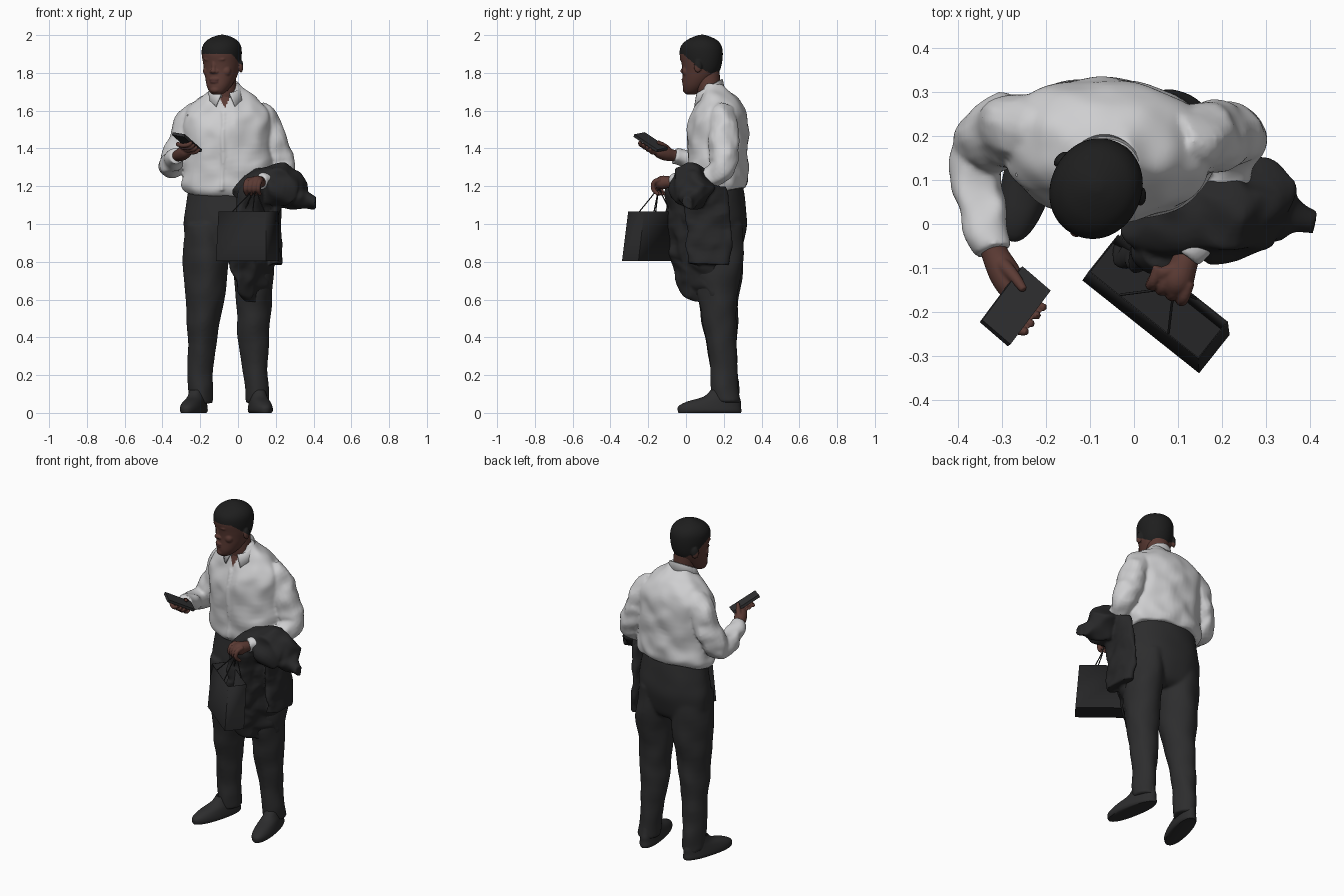
import bpy, bmesh, math
from mathutils import Vector, Matrix, noise
from mathutils.bvhtree import BVHTree

if "Cube" in bpy.data.objects:
    bpy.data.objects.remove(bpy.data.objects["Cube"])

def material(name, *rgb):
    m = bpy.data.materials.new(name)
    m.diffuse_color = (*rgb, 1)
    m.use_nodes = True
    m.node_tree.nodes["Principled BSDF"].inputs["Base Color"].default_value = m.diffuse_color
    return m
SHIRT, TROUSER = material("shirt_white", 0.62, 0.62, 0.63), material("trouser_black", 0.026, 0.026, 0.027)
JACKET, BAG = material("jacket_black", 0.021, 0.021, 0.022), material("bag_black", 0.019, 0.019, 0.02)
SKIN, LIP = material("skin_brown", 0.105, 0.043, 0.034), material("lip_brown", 0.085, 0.033, 0.029)
HAIR, PHONE = material("hair_black", 0.013, 0.013, 0.013), material("phone_grey", 0.03, 0.03, 0.032)

def finish(name, bm, *mats):
    bmesh.ops.recalc_face_normals(bm, faces=bm.faces)
    me = bpy.data.meshes.new(name)
    bm.to_mesh(me)
    for m in mats:
        me.materials.append(m)
    ob = bpy.data.objects.new(name, me)
    bpy.context.collection.objects.link(ob)
    return ob

def fuse(name, parts, voxel, rounds, *mats, rule=None):
    """Melts overlapping parts into one smooth skin, coloured by a rule."""
    bm = bmesh.new()
    for ob in parts:
        bm.from_mesh(ob.data)
        bpy.data.objects.remove(ob)
    ob = finish(name, bm)
    mod = ob.modifiers.new("melt", 'REMESH')
    mod.mode, mod.voxel_size = 'VOXEL', voxel
    ob.modifiers.new("soften", 'SMOOTH').iterations = rounds
    me = bpy.data.meshes.new_from_object(ob.evaluated_get(bpy.context.evaluated_depsgraph_get()))
    ob.modifiers.clear()
    ob.data = me
    me.materials.clear()
    for m in mats:
        me.materials.append(m)
    for p in me.polygons:
        p.material_index = rule(p.center) if rule else 0

def smooth_rows(rows, sub):
    """Catmull-Rom interpolation through rows of numbers."""
    out, n = [], len(rows)
    for i in range(n - 1):
        p = [rows[max(0, min(n - 1, i + k))] for k in (-1, 0, 1, 2)]
        for t in (s / sub for s in range(sub)):
            out.append([0.5 * (2 * b + (c - a) * t + (2 * a - 5 * b + 4 * c - d) * t * t
                        + (3 * b - a - 3 * c + d) * t ** 3) for a, b, c, d in zip(*p)])
    return out + [list(rows[-1])]

def skin_rings(name, rings, mat, folds=0, shape=None, freq=9):
    """Joins rings of points into a closed skin; folds adds cloth unevenness."""
    bm = bmesh.new()
    vs = []
    for ring in rings:
        ring = [shape(co) if shape else co for co in ring]
        vs.append([bm.verts.new(co + noise.noise_vector(co * freq) * folds) for co in ring])
    for a, b in zip(vs, vs[1:]):
        for j in range(len(a)):
            bm.faces.new((a[j - 1], a[j], b[j], b[j - 1]))
    bm.faces.new(vs[0])
    bm.faces.new(vs[-1])
    return finish(name, bm, mat)

def loft(name, rows, mat, power=2.2, ang=0, n=48, sub=6, **kw):
    """Stack of horizontal ovals given as (z, x0, x1, y0, y1), turned by ang."""
    rings = []
    for z, x0, x1, y0, y1 in smooth_rows(rows, sub):
        c, ring = Vector(((x0 + x1) / 2, (y0 + y1) / 2, z)), []
        for t in (2 * math.pi * j / n for j in range(n)):
            x, y = (math.copysign(abs(k) ** (2 / power), k) for k in (math.cos(t), math.sin(t)))
            ring.append(c + Matrix.Rotation(ang, 3, 'Z') @ Vector((x * (x1 - x0) / 2, y * (y1 - y0) / 2, 0)))
        rings.append(ring)
    return skin_rings(name, rings, mat, **kw)

def tube(name, pts, mat, n=20, sub=6, **kw):
    """Round limb through (x, y, z, radius) points."""
    rows = smooth_rows(pts, sub)
    cs = [Vector(r[:3]) for r in rows]
    a, rings = Vector((0.83, 0.31, 0.46)), []
    for i, r in enumerate(rows):
        t = (cs[min(i + 1, len(cs) - 1)] - cs[max(i - 1, 0)]).normalized()
        a = (a - t * a.dot(t)).normalized()
        rings.append([cs[i] + Matrix.Rotation(2 * math.pi * j / n, 3, t) @ a * r[3] for j in range(n)])
    return skin_rings(name, rings, mat, **kw)

def ball(name, loc, size, mat, rot=0):
    bm = bmesh.new()
    bmesh.ops.create_uvsphere(bm, u_segments=20, v_segments=12, radius=1)
    bm.transform(Matrix.Translation(loc) @ Matrix.Rotation(rot, 4, 'Z') @ Matrix.Diagonal((*size, 1)))
    return finish(name, bm, mat)

# Trousers: two legs and the hips
fuse("trousers", [
    loft("right_leg", [(0.05, -.262, -.137, .13, .285), (0.2, -.265, -.13, .13, .275), (0.4, -.268, -.112, .1, .272),
         (0.6, -.28, -.075, .065, .28), (0.8, -.293, -.045, .045, .305), (1, -.28, -.06, .05, .3)], TROUSER, 1.8, folds=.01),
    loft("left_leg", [(0.05, .045, .165, .13, .285), (0.2, .03, .158, .13, .272), (0.4, 0, .167, .1, .27),
         (0.6, -.012, .18, .065, .275), (0.8, -.025, .19, .045, .305), (1, -.05, .17, .05, .3)], TROUSER, 1.8, folds=.01),
    loft("hips", [(0.82, -.12, .02, .12, .24), (0.86, -.26, .15, .07, .29), (0.98, -.288, .188, .037, .32),
         (1.08, -.28, .178, .042, .317), (1.2, -.26, .15, .058, .3)], TROUSER, 2, -.1, folds=.004)], .009, 6, TROUSER)

# Shoes: a stack of ovals from heel to toe
for name, h, toe in (("right_shoe", (-.19, .285), (-.278, -.035)), ("left_shoe", (.088, .29), (.148, -.04))):
    h, d, rows = Vector(h), Vector(toe) - Vector(h), []
    for z, t0, t1, w in [(0, 0, 1, .05), (.012, -.01, 1.01, .058), (.035, 0, 1, .056), (.06, 0, .86, .05),
                         (.085, .02, .6, .044), (.12, .04, .48, .04)]:
        c, l = h + d * (t0 + t1) / 2, d.length * (t1 - t0) / 2
        rows.append((z, c.x - l, c.x + l, c.y - w, c.y + w))
    loft(name, rows, TROUSER, ang=math.atan2(d.y, d.x), sub=3)

# Shirt: body with its hem lower in front, button strip and sleeves; skin shows in the open neck
def hem(v):
    return v + Vector((0, 0, 0.2 * (v.y - .17) * max(0, min(1, (1.4 - v.z) / .22))))
fuse("shirt", [
    loft("body", [(1.165, -.272, .165, .05, .312), (1.205, -.302, .188, .03, .325), (1.3, -.292, .183, .02, .325),
         (1.45, -.288, .175, .012, .33), (1.55, -.292, .178, .022, .325), (1.61, -.275, .158, .045, .308),
         (1.66, -.215, .1, .06, .28), (1.7, -.155, .04, .068, .24), (1.74, -.13, .005, .085, .2)],
         SHIRT, 2.2, -.08, n=64, folds=.013, freq=11, shape=hem),
    tube("button_strip", [(-.075, .042, 1.6, .011), (-.08, .024, 1.53, .011), (-.08, .016, 1.42, .011),
         (-.08, .024, 1.28, .011), (-.08, .032, 1.17, .011)], SHIRT, n=8, folds=.013, freq=11),
    tube("right_sleeve", [(-.2, .21, 1.59, .065), (-.25, .22, 1.55, .078), (-.283, .215, 1.46, .08), (-.325, .2, 1.36, .076),
         (-.352, .165, 1.305, .066), (-.359, .09, 1.315, .061), (-.335, .0, 1.345, .05), (-.32, -.057, 1.36, .042)],
         SHIRT, folds=.016, freq=14),
    tube("left_sleeve", [(.09, .195, 1.59, .065), (.135, .195, 1.55, .076), (.17, .2, 1.46, .08), (.213, .2, 1.36, .077),
         (.232, .19, 1.295, .07), (.215, .12, 1.245, .058), (.16, .0, 1.23, .045), (.12, -.07, 1.22, .038)],
         SHIRT, folds=.016, freq=14)], .0075, 3, SHIRT, SKIN,
    rule=lambda c: int(c.y < .12 and c.z > 1.62 and abs(c.x + .07) < (c.z - 1.615) * .5))

# Folded collar with two points in front
bm, grid = bmesh.new(), []
for i in range(49):
    k = abs(i - 24) / 24
    f = (1 - math.cos(math.radians(164 * k))) / 2
    grid.append([bm.verts.new((-.066 + math.sin(t) * rx, .128 - f * fwd + math.cos(t) * ry, zb - f * dz - k ** 8 * tip))
                 for rx, ry, zb, dz, fwd, tip, t in ((r + (math.radians((i - 24) / 24 * r[6]),))[:6] + (math.radians((i - 24) / 24 * r[6]),)
                 for r in ((.07, .06, 1.7, .03, .005, 0, 164), (.075, .062, 1.768, .075, .01, 0, 164),
                           (.08, .066, 1.768, .08, .01, 0, 164), (.1, .08, 1.705, .055, .016, .03, 150)))])
for a, b in zip(grid, grid[1:]):
    for k in range(3):
        bm.faces.new((a[k], b[k], b[k + 1], a[k + 1]))
finish("collar", bm, SHIRT).modifiers.new("thickness", 'SOLIDIFY').thickness = .005

# Neck and head, turned towards the phone
tube("neck", [(-.064, .15, 1.58, .065), (-.066, .125, 1.68, .06), (-.075, .115, 1.8, .064)], SKIN)
YAW, MID = math.radians(-25), Vector((-.084, .085, 0))
def turn(v):
    return MID + Matrix.Rotation(YAW, 3, 'Z') @ Vector(v)
def head_rule(c):
    v = Matrix.Rotation(-YAW, 3, 'Z') @ (c - MID)
    if v.y < -.095 and abs(v.z - 1.757) < .012 and abs(v.x) < .026:
        return 2
    return int(v.z > 1.9 - max(0, v.y + .07) * .72)
HEAD = [(1.685, -.088, -.045, .022), (1.7, -.1, -.01, .044), (1.73, -.106, .03, .064), (1.77, -.105, .068, .079),
        (1.81, -.105, .094, .089), (1.85, -.11, .106, .097), (1.9, -.121, .111, .103), (1.94, -.114, .105, .1),
        (1.97, -.086, .084, .082), (1.99, -.047, .047, .05), (2.002, -.012, .012, .012)]
parts = [loft("skull", [(z, -w, w, a, b) for z, a, b, w in HEAD], SKIN, n=64, sub=8, power=2.05, shape=turn)]
for loc, size in [((0, -.104, 1.835), (.012, .013, .036)), ((0, -.11, 1.81), (.016, .016, .014)),
                  ((0, -.103, 1.765), (.027, .012, .008)), ((0, -.102, 1.752), (.024, .012, .009)),
                  ((0, -.092, 1.71), (.026, .018, .018)), ((0, -.096, 1.872), (.062, .018, .014))]:
    parts.append(ball("feature", turn(loc), size, SKIN, YAW))
for s, side in ((-1, "right"), (1, "left")):
    for loc, size, rot in [((s * .015, -.102, 1.806), (.011, .012, .01), 0), ((s * .037, -.084, 1.847), (.019, .014, .012), 0),
                           ((s * .05, -.065, 1.81), (.03, .025, .03), 0), ((s * .1, .022, 1.835), (.012, .022, .034), s * .35)]:
        parts.append(ball("feature", turn(loc), size, SKIN, YAW + rot))
    ball(side + "_eyebrow", turn((s * .038, -.1, 1.877)), (.021, .009, .004), HAIR, YAW + s * .35)
fuse("head", parts, .0045, 3, SKIN, HAIR, LIP, rule=head_rule)

# Phone, tilted in the right hand
u, v, pc = Vector((-.53, -.71, .47)), Vector((.758, -.652, -.13)).normalized(), Vector((-.27, -.187, 1.433))
w = u.cross(v).normalized()
v = w.cross(u).normalized()
bm = bmesh.new()
bmesh.ops.create_cube(bm, size=1)
bm.transform(Matrix.Translation(pc) @ Matrix((u, v, w)).transposed().to_4x4() @ Matrix.Diagonal((.172, .085, .016, 1)))
finish("phone", bm, PHONE)

# Right hand under the phone, left hand as a fist holding the bag handles
parts = [tube("palm", [(-.325, -.035, 1.358, .03), (-.315, -.07, 1.363, .031), (-.295, -.11, 1.372, .036),
              (-.275, -.145, 1.385, .033), (-.262, -.17, 1.395, .018)], SKIN),
         tube("thumb", [(-.31, -.08, 1.375, .016), (-.29, -.1, 1.4, .016), (-.268, -.125, 1.42, .013), (-.25, -.15, 1.435, .009)], SKIN)]
w = w if w.z > 0 else -w
for k in (pc + u * (-.05 + .026 * i) for i in range(4)):
    path = [k - v * .035 - w * .03, k + v * .005 - w * .034, k + v * .04 - w * .024, k + v * .058 - w * .004]
    parts.append(tube("finger", [(*p, r) for p, r in zip(path, (.012, .012, .012, .008))], SKIN))
fuse("right_hand", parts, .004, 2, SKIN)
parts = [tube("palm", [(.125, -.06, 1.22, .028), (.112, -.095, 1.222, .032), (.098, -.13, 1.218, .036), (.085, -.155, 1.205, .022)], SKIN),
         tube("thumb", [(.1, -.1, 1.235, .015), (.07, -.11, 1.235, .014), (.05, -.13, 1.215, .009)], SKIN)]
for x, y in ((.125 - .023 * i, -.158 + .012 * i) for i in range(4)):
    parts.append(tube("finger", [(x, y + .025, 1.235, .013), (x - .012, y - .01, 1.222, .013), (x - .018, y - .015, 1.185, .012),
                      (x - .008, y + .012, 1.155, .009)], SKIN))
fuse("left_hand", parts, .004, 2, SKIN)

# Jacket over the left forearm: bundle, side panel, front panel with lower drape
fuse("jacket", [
    tube("bundle", [(.0, -.01, 1.14, .04), (.055, .005, 1.17, .078), (.13, .025, 1.2, .105), (.21, .025, 1.205, .112),
         (.29, .045, 1.17, .092), (.355, .025, 1.13, .06), (.415, .01, 1.115, .026)], JACKET, n=40, sub=8, folds=.03, freq=12),
    loft("side_panel", [(.785, .175, .235, .01, .23), (.9, .17, .23, .0, .245), (1.05, .165, .225, -.01, .24),
         (1.2, .175, .26, .0, .21)], JACKET, folds=.018, freq=13),
    loft("front_panel", [(.585, .03, .14, .055, .105), (.62, -.03, .19, .04, .11), (.7, -.06, .215, .02, .09),
         (.8, -.085, .23, -.01, .065), (.92, -.06, .23, -.03, .055), (1.08, -.05, .24, -.04, .05),
         (1.2, -.01, .25, -.05, .07)], JACKET, ang=math.radians(48), n=56, folds=.025, freq=14)], .007, 2, JACKET)

# Cut away faces buried inside a neighbouring part
solids = [o for o in bpy.context.scene.objects if o.name not in ("collar", "phone")]
trees = []
for o in solids:
    bm = bmesh.new()
    bm.from_mesh(o.data)
    trees.append((o, bm, BVHTree.FromBMesh(bm)))
for o, bm, _ in trees:
    def buried(p):
        hits = (t.find_nearest(p, .15) for q, _, t in trees if q is not o)
        return any(h[0] and (p - h[0]).dot(h[1]) < -.008 for h in hits)
    bmesh.ops.delete(bm, geom=[f for f in bm.faces if buried(f.calc_center_median())], context='FACES')
    bm.to_mesh(o.data)

# Paper bag, open at the top, with two cord handles
bu, bw, low, top = Vector((.78, -.62, 0)), Vector((.62, .78, 0)), Vector((.05, -.19, .803)), Vector((.055, -.165, 1.065))
corners = ((-1, -1), (1, -1), (1, 1), (-1, 1))
bm = bmesh.new()
a = [bm.verts.new(low + bu * i * .17 + bw * j * .056) for i, j in corners]
b = [bm.verts.new(top + bu * i * .16 + bw * j * .054) for i, j in corners]
for f in [a] + [(a[i - 1], a[i], b[i], b[i - 1]) for i in range(4)]:
    bm.faces.new(f)
finish("shopping_bag", bm, BAG).modifiers.new("thickness", 'SOLIDIFY').thickness = .004
for s, side in ((-1, "front"), (1, "back")):
    p, q, grip = top - bu * .07 + bw * s * .05, top + bu * .07 + bw * s * .05, Vector((.09, -.145, 1.19))
    tube(side + "_handle", [(*c, .003) for c in (p, p.lerp(grip, .6), grip, q.lerp(grip, .6), q)], BAG, n=8)

# Smooth shading with sharp edges kept
bpy.ops.object.select_all(action='SELECT')
bpy.context.view_layer.objects.active = bpy.context.scene.objects[0]
bpy.ops.object.shade_smooth_by_angle(angle=math.radians(50))
